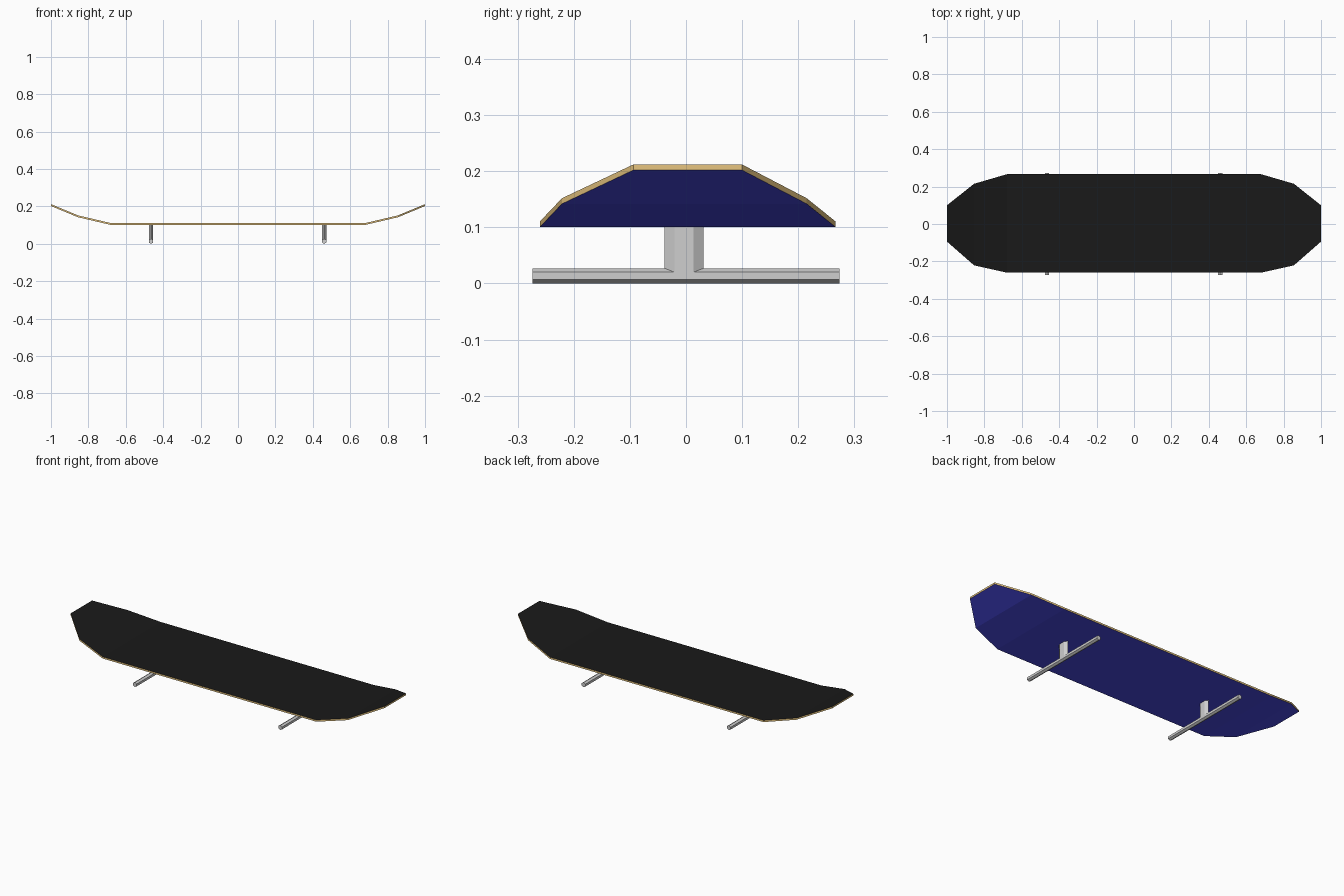
import bpy, bmesh, math
from mathutils import Matrix

old = bpy.data.objects.get("Cube")
if old:
    bpy.data.objects.remove(old, do_unlink=True)


def material(name, rgb):
    m = bpy.data.materials.new(name)
    m.use_nodes = True
    m.diffuse_color = (*rgb, 1)
    m.node_tree.nodes["Principled BSDF"].inputs["Base Color"].default_value = (*rgb, 1)
    return m


GRIP = material("black_grip", (0.01, 0.01, 0.01))
BLUE = material("blue_underside", (0.063, 0.063, 0.72))
WOOD = material("tan_wood_edge", (0.93, 0.65, 0.25))
METAL = material("grey_metal", (0.62, 0.62, 0.62))


def add_object(name, bm, mats):
    bmesh.ops.recalc_face_normals(bm, faces=bm.faces)
    mesh = bpy.data.meshes.new(name)
    for m in mats:
        mesh.materials.append(m)
    bm.to_mesh(mesh)
    bm.free()
    obj = bpy.data.objects.new(name, mesh)
    bpy.context.scene.collection.objects.link(obj)
    return obj


# Deck: cross-sections (x, y middle, half width, top height), mirrored end to end
THICK = 0.01
half = [(0.68, 0.003, 0.263, 0.111), (0.855, -0.003, 0.218, 0.152), (1.0, 0.003, 0.097, 0.212)]
stations = [(-x, y, w, z) for x, y, w, z in reversed(half)] + half
bm = bmesh.new()
rings = []
for x, mid, w, z in stations:
    corners = [(-w, z), (w, z), (w, z - THICK), (-w, z - THICK)]
    rings.append([bm.verts.new((x, mid + y, h)) for y, h in corners])
for a, b in zip(rings, rings[1:]):
    for i in range(4):
        j = (i + 1) % 4
        face = bm.faces.new((a[i], a[j], b[j], b[i]))
        face.material_index = (0, 2, 1, 2)[i]  # top, side, underside, side
for ring in (rings[0], rings[-1]):
    bm.faces.new(ring).material_index = 2
add_object("deck", bm, [GRIP, BLUE, WOOD])


# Trucks: six-sided axle across the board and a flattened six-sided post
def hex_prism(name, radius, length, matrix):
    bm = bmesh.new()
    bmesh.ops.create_cone(bm, cap_ends=True, segments=6, radius1=radius,
                          radius2=radius, depth=length, matrix=matrix)
    return add_object(name, bm, [METAL])


AXLE_R = 0.0135
for side, x in (("left", 0.461), ("right", -0.465)):
    hex_prism(side + "_axle", AXLE_R, 0.548,
              Matrix.Translation((x, 0, AXLE_R)) @ Matrix.Rotation(math.pi / 2, 4, "X"))
    hex_prism(side + "_truck_post", 0.0345, 0.092,
              Matrix.Translation((x, -0.0035, 0.06)) @ Matrix.Diagonal((0.39, 1, 1, 1)))
